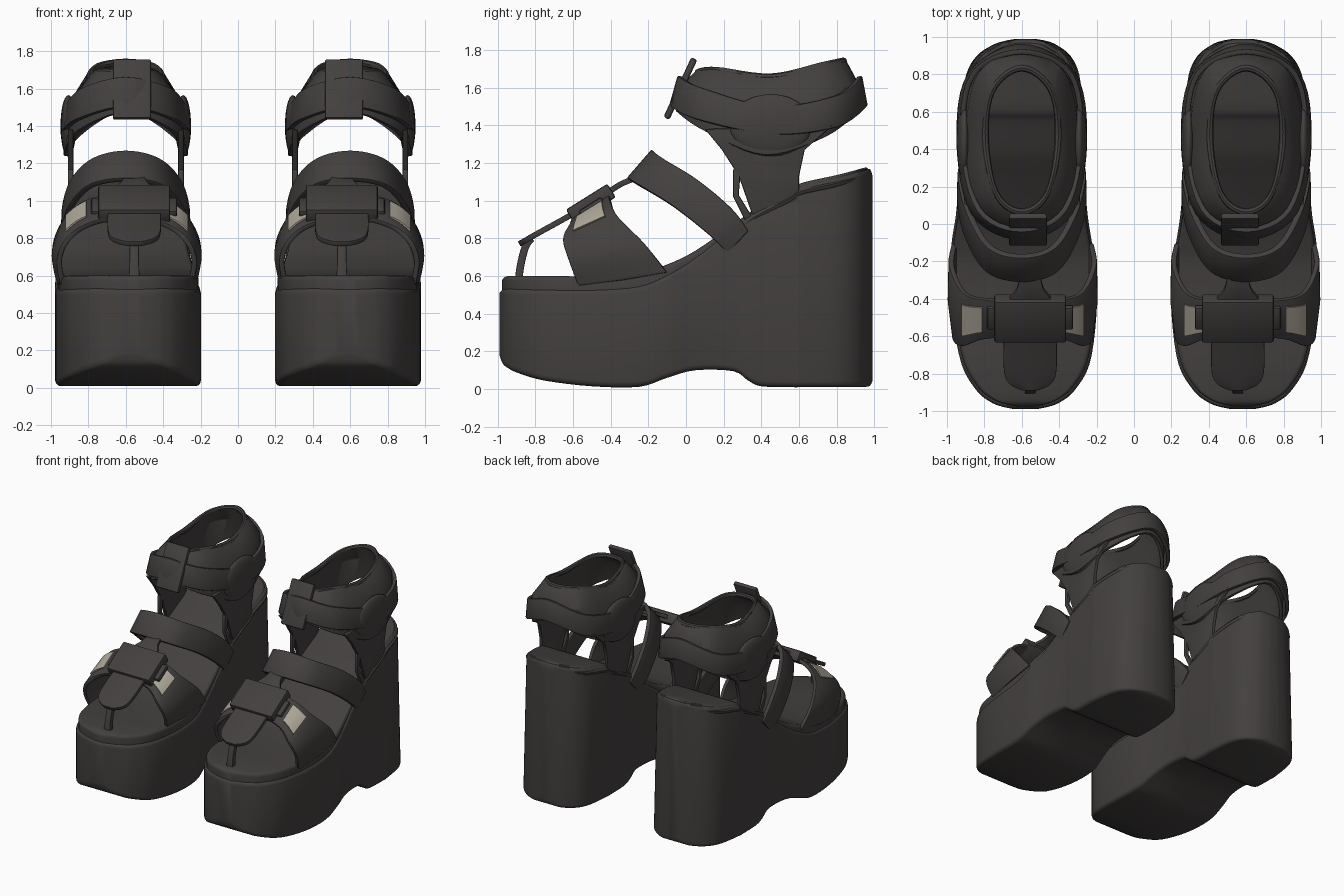
import bpy, bmesh
from math import sin, cos, pi, radians
from mathutils import Vector, Matrix

cube = bpy.data.objects.get("Cube")
if cube:
    bpy.data.objects.remove(cube, do_unlink=True)


def material(name, rgb):
    m = bpy.data.materials.new(name)
    m.use_nodes = True
    m.diffuse_color = (*rgb, 1)
    node = m.node_tree.nodes["Principled BSDF"]
    node.inputs["Base Color"].default_value = (*rgb, 1)
    node.inputs["Roughness"].default_value = 0.6
    return m


DARK = material("charcoal leather", (0.056, 0.051, 0.049))
LIGHT = material("beige metal", (0.42, 0.38, 0.31))
CX = 0.6


def finish(name, bm, mat=DARK, thick=0, bevel=0):
    """Turn a bmesh into a part of the left shoe and mirror it to the right."""
    bmesh.ops.recalc_face_normals(bm, faces=bm.faces)
    me = bpy.data.meshes.new(name)
    bm.to_mesh(me)
    bm.free()
    me.materials.append(mat)
    ob = bpy.data.objects.new(name, me)
    bpy.context.collection.objects.link(ob)
    if thick:
        s = ob.modifiers.new("thickness", "SOLIDIFY")
        s.thickness, s.offset = thick, 0
    if bevel:
        b = ob.modifiers.new("soft edges", "BEVEL")
        b.width, b.segments, b.angle_limit = bevel, 2, radians(40)
    ob.modifiers.new("pair", "MIRROR").use_mirror_merge = False
    bpy.ops.object.select_all(action="DESELECT")
    ob.select_set(True)
    bpy.context.view_layer.objects.active = ob
    for mod in list(ob.modifiers):
        bpy.ops.object.modifier_apply(modifier=mod.name)
    bpy.ops.object.shade_smooth_by_angle(angle=radians(40))


def smooth(pts, closed=False, n=6):
    """Catmull-Rom curve through points of any dimension."""
    pts = [Vector(p) for p in pts]
    k = len(pts)
    pick = (lambda i: pts[i % k]) if closed else (lambda i: pts[max(0, min(k - 1, i))])
    out = []
    for i in range(k if closed else k - 1):
        a, b, c, d = (pick(i + j) for j in (-1, 0, 1, 2))
        for s in range(n):
            t = s / n
            out.append(b + (c - a) * (t / 2) + (a * 2 - b * 5 + c * 4 - d) * (t * t / 2)
                       + (b * 3 - a - c * 3 + d) * (t ** 3 / 2))
    return out if closed else out + [pts[-1]]


def skin(rows, closed=False, caps=False):
    bm = bmesh.new()
    grid = [[bm.verts.new(p) for p in r] for r in rows]
    n = len(rows[0])
    for a, b in zip(grid, grid[1:]):
        for i in range(n if closed else n - 1):
            j = (i + 1) % n
            bm.faces.new((a[i], a[j], b[j], b[i]))
    if caps:
        bm.faces.new(grid[0])
        bm.faces.new(grid[-1])
    return bm


def arch(half, cx, closed=False):
    """Complete a centre-to-side edge with its reflection, then smooth it."""
    tail = half[1:-1] if closed else half[1:]
    flipped = [(-x, y, z) for x, y, z in reversed(tail)]
    full = list(half) + flipped if closed else flipped + list(half)
    return [p + Vector((cx, 0, 0)) for p in smooth(full, closed)]


def band(name, edges, thick, cx=CX, closed=False):
    rows = [arch(e, cx, closed) for e in edges]
    finish(name, skin(rows, closed), thick=thick, bevel=0.008)
    return rows


def ribbon(name, path, cx, thick):
    pts = smooth(path)
    rows = [[(cx + s * p[2], p[0], p[1]) for p in pts] for s in (-1, 0, 1)]
    finish(name, skin(rows), thick=thick, bevel=0.008)


def box(name, centre, size, tilt, bevel=0.012):
    bm = bmesh.new()
    bmesh.ops.create_cube(bm, size=1, matrix=Matrix.Translation(centre)
                          @ Matrix.Rotation(radians(tilt), 4, "X")
                          @ Matrix.Diagonal((*size, 1)))
    finish(name, bm, bevel=bevel)


def section(y, cx, hw, zb, zt, radius):
    """Rounded rectangle across the shoe, tapering upward where it is tall."""
    r = min(radius, hw * 0.6, (zt - zb) * 0.45)
    taper = min(hw * 0.3, max(0, zt - 0.7) * 0.06)
    pts = []
    for q, (sx, sz) in enumerate(((1, 1), (-1, 1), (-1, -1), (1, -1))):
        mx = cx + sx * (hw - r - (taper if sz > 0 else 0))
        mz = zt - r if sz > 0 else zb + r
        for s in range(4):
            a = q * pi / 2 + s * pi / 6
            pts.append((mx + r * cos(a), y, mz + r * sin(a)))
    return pts


# Platform wedge: y, centre x, half width, bottom, top
stations = smooth([
    (-0.99, .58, .06, .18, .51), (-0.975, .58, .13, .14, .525), (-0.95, .58, .19, .115, .53),
    (-0.89, .58, .262, .085, .53), (-0.75, .58, .342, .045, .53), (-0.5, .585, .383, .015, .53),
    (-0.25, .59, .388, .012, .55), (-0.1, .6, .375, .06, .61), (0.05, .6, .352, .1, .7),
    (0.25, .6, .335, .095, .86), (0.33, .6, .332, .045, .92), (0.4, .6, .33, .015, .965),
    (0.56, .6, .33, .01, 1.045), (0.62, .6, .328, .01, 1.085), (0.8, .595, .302, .01, 1.125),
    (0.9, .59, .25, .01, 1.15), (0.955, .585, .175, .012, 1.165), (0.978, .58, .115, .02, 1.165),
    (0.99, .58, .05, .045, 1.13)], n=4)
finish("platform_wedge", skin([section(*s, 0.03) for s in stations], True, True))

# Footbed layer on top of the wedge
bed = []
for y, cx, hw, zb, zt in stations:
    lift = 0.07 if y < -0.25 else max(0.008, 0.07 - (y + 0.25) * 0.12)
    bed.append(section(y * 0.985, cx, hw - 0.012, zt - 0.06, zt + lift, 0.025))
finish("footbed", skin(bed, True, True))

# Forefoot strap
front_rows = band("forefoot_strap", [
    [(0, -.60, .91), (.2, -.61, .87), (.315, -.65, .79), (.36, -.62, .68), (.34, -.57, .55)],
    [(0, -.50, .97), (.2, -.505, .94), (.325, -.5, .85), (.385, -.42, .73), (.365, -.33, .58)],
    [(0, -.40, 1.03), (.2, -.40, 1.0), (.315, -.36, .91), (.38, -.22, .77), (.365, -.1, .62)]],
    0.03, cx=0.595)

# Beige clasp plates lying on the forefoot strap, either side of the buckle
hub = Vector((0.595, -0.38, 0.72))
middle = len(front_rows[0]) // 2
for label, step in (("outer", 1), ("inner", -1)):
    rows = []
    for f in (0.22, 0.8):
        row = []
        for i in range(6, 12):
            a, b, c = (r[middle + step * i] for r in front_rows)
            p = a.lerp(b, f * 2) if f < 0.5 else b.lerp(c, f * 2 - 1)
            row.append(p + (p - hub).normalized() * 0.026)
        rows.append(row)
    finish(label + "_clasp_plate", skin(rows), LIGHT, thick=0.009)

# Instep strap
band("instep_strap", [
    [(0, -.30, 1.11), (.18, -.25, 1.08), (.29, -.07, .97), (.33, .12, .82), (.31, .22, .72)],
    [(0, -.17, 1.26), (.17, -.12, 1.22), (.28, .06, 1.11), (.325, .24, .96), (.315, .33, .84)]],
    0.035)

# Centre strap, toe tongue and thin toe post
ribbon("toe_tongue", [(-.24, 1.13, .05), (-.34, 1.09, .07), (-.42, 1.04, .12), (-.6, .93, .14),
                      (-.78, .83, .14), (-.85, .79, .11), (-.885, .77, .04)], 0.555, 0.03)
ribbon("toe_post", [(-.82, .8, .025), (-.85, .76, .025), (-.875, .67, .025), (-.89, .57, .03)],
       0.555, 0.04)

# Forefoot buckle
box("forefoot_buckle", (0.555, -0.505, 0.985), (0.385, 0.26, 0.085), 32)
for s in (-1, 1):
    box("buckle_loop", (0.555 + s * 0.205, -0.5, 0.965), (0.05, 0.14, 0.04), 32)

# Ankle collar with padded rim
collar = [
    [(0, .065, 1.68), (.135, .16, 1.69), (.195, .45, 1.655), (.155, .72, 1.715), (0, .835, 1.74)],
    [(0, -.02, 1.6), (.22, .1, 1.57), (.285, .45, 1.52), (.22, .8, 1.59), (0, .9, 1.62)],
    [(0, -.04, 1.47), (.25, .1, 1.37), (.32, .42, 1.24), (.26, .74, 1.34), (0, .91, 1.48)]]
band("ankle_collar", collar, 0.03, closed=True)
rim = arch(collar[0], CX, True)
bm = bmesh.new()
rings = []
for p in rim:
    out = (p - Vector((CX, 0.45, p.z))).normalized()
    rings.append([bm.verts.new(p + (out * cos(a) + Vector((0, 0, sin(a)))) * 0.02)
                  for a in (k * pi / 4 for k in range(8))])
for i, a in enumerate(rings):
    b = rings[(i + 1) % len(rings)]
    for k in range(8):
        bm.faces.new((a[k], a[k - 1], b[k - 1], b[k]))
finish("collar_rim", bm)

# Ankle strap wrapped around the collar
band("ankle_strap", [
    [(0, -.03, 1.66), (.23, .08, 1.6), (.315, .45, 1.5), (.26, .8, 1.56), (0, .92, 1.66)],
    [(0, -.075, 1.5), (.26, .06, 1.43), (.335, .45, 1.35), (.275, .8, 1.39), (0, .95, 1.5)]],
    0.03, closed=True)
box("ankle_buckle", (0.567, -0.03, 1.595), (0.205, 0.035, 0.35), -25)

# Side pads, stays and thin loops joining collar to wedge
stay = [(.1, 1.38), (.19, 1.27), (.28, 1.13), (.36, .9), (.6, 1.0), (.6, 1.13), (.63, 1.27),
        (.78, 1.4)]
loop = [(.25, 1.17), (.25, 1.02), (.32, .88), (.36, .9), (.28, 1.03), (.29, 1.15)]
for label, s in (("outer", 1), ("inner", -1)):
    bm = bmesh.new()
    bmesh.ops.create_uvsphere(bm, u_segments=24, v_segments=14, radius=1,
                              matrix=Matrix.Translation((CX + s * 0.307, 0.45, 1.4))
                              @ Matrix.Diagonal((0.042, 0.22, 0.165, 1)))
    finish(label + "_ankle_pad", bm)
    for name, outline in (("stay", stay), ("loop", loop)):
        bm = bmesh.new()
        bm.faces.new([bm.verts.new((CX + s * 0.295, y, z)) for y, z in outline])
        finish(label + "_ankle_" + name, bm, thick=0.03, bevel=0.008)
